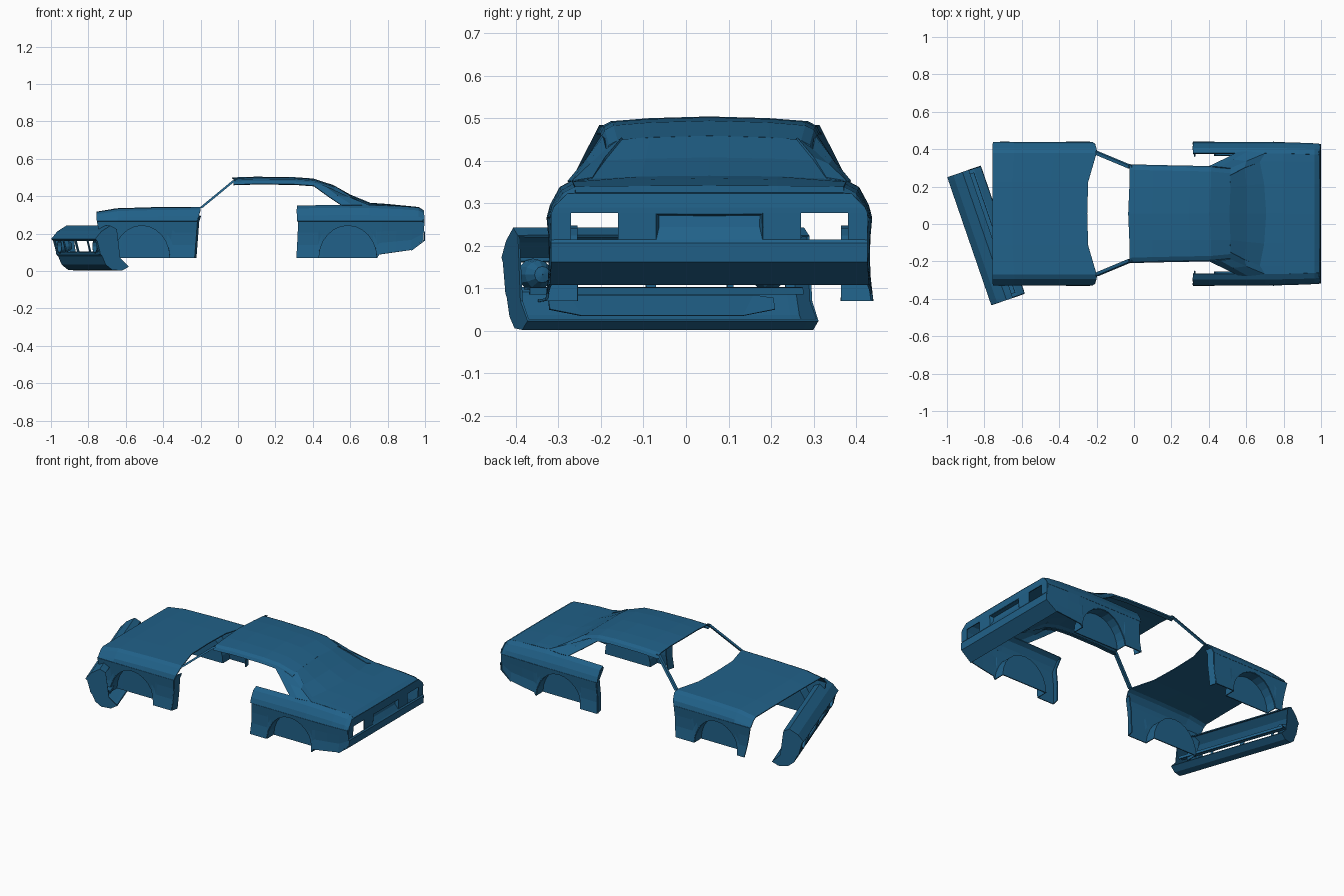
import bpy, bmesh, math
from mathutils import Vector

if "Cube" in bpy.data.objects:
    bpy.data.objects.remove(bpy.data.objects["Cube"])

blue = bpy.data.materials.new("body_blue")
blue.diffuse_color = (0.015, 0.12, 0.25, 1)
blue.use_nodes = True
blue.node_tree.nodes["Principled BSDF"].inputs["Base Color"].default_value = blue.diffuse_color
YC = 0.055


def make(name, faces, thick=0.006, mirror=True):
    """Object from a list of point-list faces, welded, thickened and mirrored."""
    bm = bmesh.new()
    for f in faces:
        pts = []
        for p in f:
            if not any((Vector(p) - Vector(q)).length < 1e-4 for q in pts):
                pts.append(p)
        if len(pts) > 2:
            bm.faces.new([bm.verts.new(p) for p in pts])
    bmesh.ops.remove_doubles(bm, verts=bm.verts, dist=1e-4)
    bmesh.ops.recalc_face_normals(bm, faces=bm.faces)
    me = bpy.data.meshes.new(name)
    bm.to_mesh(me)
    bm.free()
    me.materials.append(blue)
    ob = bpy.data.objects.new(name, me)
    bpy.context.collection.objects.link(ob)
    if mirror:
        ob.location.y = YC
        m = ob.modifiers.new("mirror", 'MIRROR')
        m.use_axis = (False, True, False)
    if thick:
        s = ob.modifiers.new("thickness", 'SOLIDIFY')
        s.thickness = thick
        s.offset = 0
    return ob


def grid(rows, skip=()):
    return [[rows[i][j], rows[i][j + 1], rows[i + 1][j + 1], rows[i + 1][j]]
            for i in range(len(rows) - 1) for j in range(len(rows[0]) - 1)
            if (i, j) not in skip]


def side_y(x, z):
    prof = [(0.0, .384), (.07, .383), (.16, .371), (.2, .374), (.265, .38), (.4, .38)]
    for (z0, y0), (z1, y1) in zip(prof, prof[1:]):
        if z <= z1:
            y = y0 + (y1 - y0) * (z - z0) / (z1 - z0)
            break
    return y - max(0, x - .8) * .04


def side_strip(lower, upper):
    rows = []
    for t in (0, .35, .7, 1):
        row = []
        for (xa, za), (xb, zb) in zip(lower, upper):
            x, z = xa + (xb - xa) * t, za + (zb - za) * t
            row.append((x, side_y(x, z), z))
        rows.append(row)
    return grid(rows)


def arch(cx, rx, rz=.175, n=12):
    return [(cx - rx * math.cos(math.pi * i / n), .07 + rz * math.sin(math.pi * i / n))
            for i in range(n + 1)]


def wheel_well(name, pts):
    make(name, grid([[(x, side_y(x, z), z) for x, z in pts],
                     [(x, .312, z) for x, z in pts],
                     [(x, .312, .07) for x, z in pts]]))


def jamb(name, pts, depth):
    make(name, grid([[(x, y, z) for x, y, z in pts], [(x + .01, y - depth, z) for x, y, z in pts]]))


# hood with rounded shoulders down to the body crease
hood = []
for t, x, z in ((0, -.755, .312), (.2, -.64, .33), (.6, -.42, .336), (1, -.2, .338)):
    bow = .05 * t
    hood.append([(x - bow, 0, z + .002), (x - bow * .9, .17, z + .002), (x, .325, z),
                 (x, .347, z - .012), (x - .01 * t, .373, z - .045), (x - .02 * t, .38, .265)])
make("hood_and_shoulders", grid(hood))

# front fender sides, wheel wells and door jambs
fa = arch(-.515, .152)
low = [(-.715, .07)] + fa + [(-.235, .07)]
up = [(-.755 + .535 * i / (len(low) - 1), .265) for i in range(len(low))]
up = [(u[0] * .35 + l[0] * .65, .265) for u, l in zip(up, low)]
up[0], up[-1] = (-.755, .265), (-.22, .265)
make("front_fenders", side_strip(low, up))
wheel_well("front_wheel_wells", fa)
jamb("front_door_jambs", [(-.235, .381, .07), (-.225, .374, .2), (-.22, .379, .265), (-.21, .372, .295)], .04)

# rear quarter shoulders
sh = []
for x, d in ((.315, 0), (.56, .004), (.7, .003), (.88, -.004), (.965, -.011), (.99, -.025)):
    k = max(0, x - .8) * .04
    sh.append([(x, .322 - k, .347 + d), (x, .35 - k, .332 + d), (x, .371 - k, .295 + d * .6),
               (x, .38 - k, .265)])
make("rear_shoulders", grid(sh))

# rear quarter sides, wheel wells and door jambs
ra = arch(.587, .157)
low = [(.315, .07)] + ra + [(.755, .088), (.84, .10), (.925, .112), (.992, .165)]
up = [(.325, .265)] + [(.587 + (x - .587) * 1.0, .265) for x, z in ra] + \
     [(.77, .265), (.85, .265), (.93, .265), (.99, .265)]
make("rear_quarters", side_strip(low, up))
wheel_well("rear_wheel_wells", ra)
jamb("rear_door_jambs", [(.315, .381, .07), (.32, .372, .16), (.325, .379, .265),
                         (.318, .37, .295), (.315, .35, .332)], .045)

# roof with side rails
roof = []
for x, z, w in ((-.025, .496, 0), (.1, .5, -.004), (.3, .498, -.008), (.41, .49, -.01), (.515, .455, -.02)):
    roof.append([(x - .006, 0, z + .001), (x, .14, z - .003), (x, .235 + w, z - .01),
                 (x, .254 + w, z - .02), (x, .262 + w, z - .033), (x, .24 + w, z - .035)])
make("roof", grid(roof))

# windscreen pillars: square bars
a, b, w = Vector((-.2, .325, .336)), Vector((-.02, .25, .484)), .009
ring = [(-w, -w), (w, -w), (w, w), (-w, w), (-w, -w)]
make("windscreen_pillars", grid([[tuple(p + Vector((dx, dy, 0))) for dx, dy in ring] for p in (a, b)]), 0)

# rear pillars, slanting out to the quarters
make("rear_pillars", grid([
    [(.40, .252, .458), (.46, .248, .455), (.515, .242, .425), (.515, .205, .452)],
    [(.48, .29, .40), (.53, .288, .402), (.60, .28, .39), (.59, .245, .405)],
    [(.555, .328, .35), (.61, .332, .35), (.70, .322, .35), (.67, .275, .358)]]))

# rear window panel
make("rear_window", grid([
    [(.509, 0, .456), (.512, .14, .453), (.515, .21, .447)],
    [(.60, 0, .405), (.60, .15, .402), (.59, .25, .398)],
    [(.71, 0, .36), (.70, .16, .358), (.67, .285, .354)]]))

# boot lid
make("boot_lid", grid([
    [(.70, 0, .362), (.695, .16, .360), (.67, .28, .354), (.67, .322, .35)],
    [(.80, 0, .355), (.80, .16, .353), (.80, .28, .350), (.80, .322, .348)],
    [(.965, 0, .339), (.965, .16, .338), (.965, .28, .337), (.965, .316, .336)],
    [(.992, 0, .322), (.992, .16, .322), (.99, .28, .322), (.99, .315, .322)]]))

# tail panel with open lamp holes, and rear bumper under it
cols = [0, .126, .215, .326, .372]
tail = [[(x, y * k, z) for y in cols] for x, z, k in
        ((.99, .322, .9), (.994, .29, .985), (.994, .277, 1), (.992, .213, 1),
         (.998, .205, 1), (.996, .163, 1), (.925, .11, 1.01))]
make("tail_panel", grid(tail, skip={(2, 0), (2, 2)}))
rx = .97
make("plate_recess", grid([[(.994, 0, .277), (.994, .126, .277)], [(rx, 0, .272), (rx, .12, .272)],
                           [(rx + .005, 0, .243), (rx + .005, .12, .243)],
                           [(.992, 0, .213), (.992, .126, .213)]]) +
     [[(.994, .126, .277), (rx, .12, .272), (rx + .005, .12, .243), (.992, .126, .213)]])


# detached front nose lying at an angle in front of the car
def place(ob):
    ob.location = (-.88, -.092, 0)
    ob.rotation_euler.z = math.radians(19)


prof = [(.12, .222), (.085, .24), (.035, .21), (.002, .172), (.012, .162), (.028, .102), (.03, .09),
        (.04, .08), (.06, .035), (.095, .008), (.15, .004), (.188, .025)]
cols = [0, .012, .19, .205, .335, .36]
nose = [[(u, y, z) for y in cols] for u, z in prof]
cap = [(u, .36, z) for u, z in prof] + [(.14, .36, .07)]
place(make("detached_nose", grid(nose, skip={(4, 1), (4, 3)}) + [cap]))

# headlamp bowls and lower valance slot inside the nose
ang = [2 * math.pi * i / 12 for i in range(13)]
bowl = [[(u, .29 + r * math.cos(t), .132 + r * math.sin(t)) for t in ang]
        for u, r in ((.02, .036), (.06, .032), (.085, .018), (.088, .0005))]
place(make("headlamp_bowls", grid(bowl), .004))
place(make("valance_slot", grid([[(.055, 0, .078), (.055, .24, .078), (.055, .29, .07)],
                                 [(.10, 0, .082), (.10, .23, .082), (.10, .28, .075)],
                                 [(.11, 0, .035), (.11, .20, .035), (.11, .28, .05)]])))

# mounting bar behind the nose
place(make("nose_back_bar", grid([[(.10, 0, .10), (.10, .34, .10)], [(.14, 0, .10), (.14, .34, .10)],
                                  [(.14, 0, .085), (.14, .34, .085)]])))
